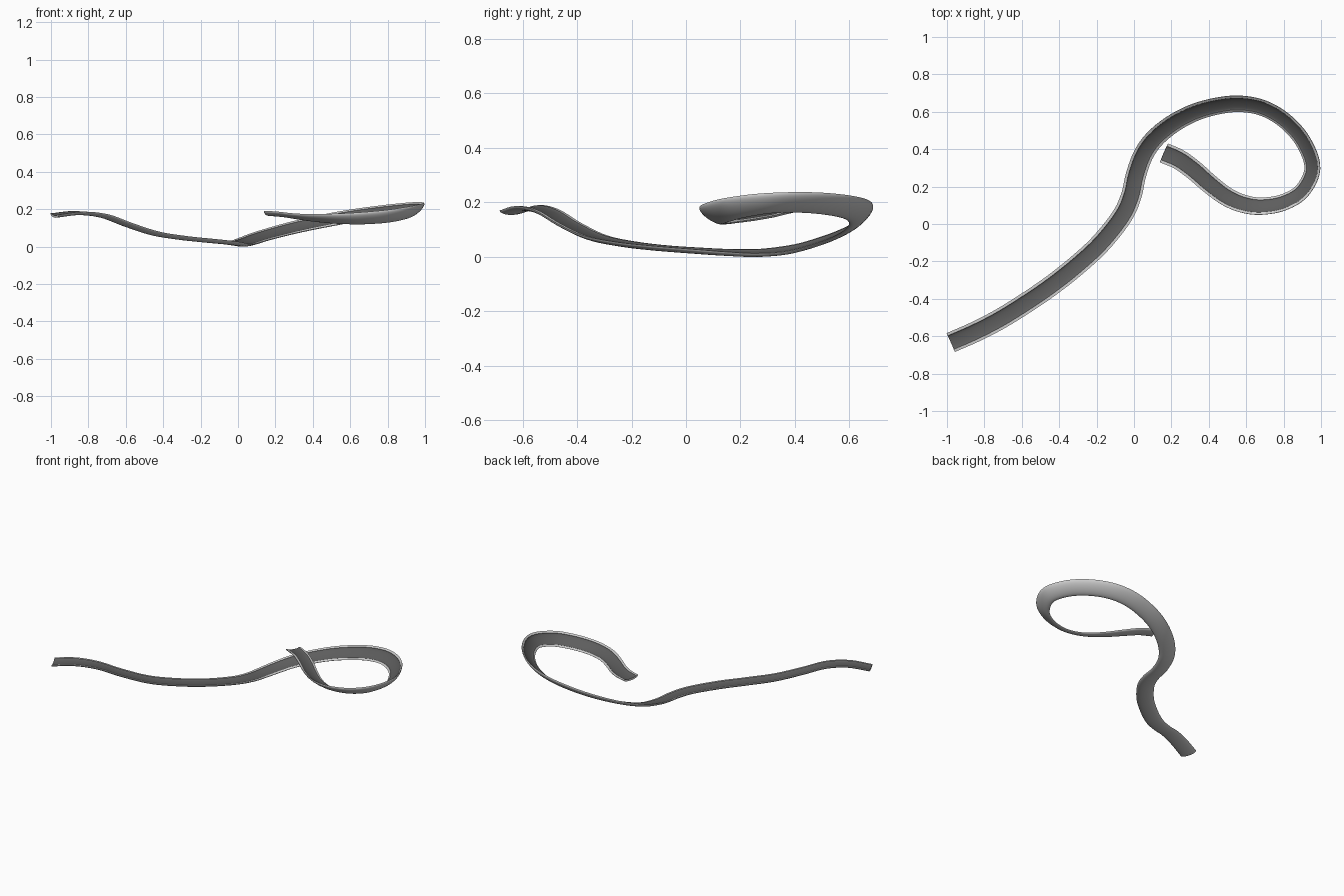
import bpy, bmesh, math
from mathutils import Vector

if "Cube" in bpy.data.objects:
    bpy.data.objects.remove(bpy.data.objects["Cube"])

# Track centre line: x, y, rim height, bank angle in degrees (left side raised)
PATH = [
    (-0.98, -0.634, 0.180, 4), (-0.85, -0.577, 0.194, 2), (-0.72, -0.51, 0.178, 0),
    (-0.59, -0.43, 0.130, 0), (-0.45, -0.335, 0.085, 0), (-0.31, -0.225, 0.062, 0),
    (-0.18, -0.105, 0.048, 0), (-0.065, 0.04, 0.037, 2), (-0.015, 0.15, 0.030, 5),
    (0.010, 0.26, 0.027, 9), (0.05, 0.37, 0.037, 15), (0.11, 0.455, 0.058, 21),
    (0.20, 0.53, 0.084, 26), (0.31, 0.59, 0.112, 31), (0.43, 0.627, 0.138, 35),
    (0.56, 0.642, 0.163, 38), (0.69, 0.619, 0.183, 40), (0.81, 0.548, 0.198, 41),
    (0.905, 0.438, 0.207, 41), (0.953, 0.30, 0.204, 41), (0.90, 0.18, 0.187, 41),
    (0.80, 0.117, 0.170, 38), (0.68, 0.096, 0.160, 34), (0.58, 0.110, 0.157, 29),
    (0.49, 0.150, 0.158, 24), (0.40, 0.218, 0.163, 18), (0.32, 0.288, 0.172, 13),
    (0.24, 0.345, 0.184, 9), (0.16, 0.38, 0.191, 6),
]
HALF, INNER, STEPS = 0.055, 0.040, 6
OUT_N, IN_N = 14, 12


def arc(half, depth, count):
    """Half ellipse hanging below the rim, from +half to -half."""
    return [(half * math.cos(math.pi * i / count), -depth * math.sin(math.pi * i / count))
            for i in range(count + 1)]


def material(name, value):
    mat = bpy.data.materials.new(name)
    mat.diffuse_color = (value, value, value, 1)
    mat.use_nodes = True
    mat.node_tree.nodes["Principled BSDF"].inputs["Base Color"].default_value = mat.diffuse_color
    return mat


# Shallow trough cross-section: rounded underside, flat rims, concave bed
profile = arc(HALF, 0.020, OUT_N) + arc(INNER, 0.008, IN_N)[::-1]


def sample_path():
    pts = [Vector(p) for p in PATH]
    pts = [2 * pts[0] - pts[1]] + pts + [2 * pts[-1] - pts[-2]]
    out = []
    for i in range(1, len(pts) - 2):
        a, b, c, d = pts[i - 1:i + 3]
        last = i == len(pts) - 3
        for s in range(STEPS + (1 if last else 0)):
            t = s / STEPS
            p = 0.5 * (2 * b + (c - a) * t + (2 * a - 5 * b + 4 * c - d) * t * t
                       + (3 * b - a - 3 * c + d) * t ** 3)
            v = 0.5 * ((c - a) + 2 * (2 * a - 5 * b + 4 * c - d) * t
                       + 3 * (3 * b - a - 3 * c + d) * t * t)
            out.append((p, v.xyz.normalized()))
    return out


# Sweep the banked cross-section along the path
bm = bmesh.new()
rings = []
for p, tangent in sample_path():
    left = Vector((-tangent.y, tangent.x, 0)).normalized()
    up = tangent.cross(left)
    bank = math.radians(p[3])
    side = left * math.cos(bank) + up * math.sin(bank)
    normal = up * math.cos(bank) - left * math.sin(bank)
    rings.append([bm.verts.new(p.xyz + side * u + normal * v) for u, v in profile])

# Skin the rings; the running bed gets the dark material
n = len(profile)
for r0, r1 in zip(rings, rings[1:]):
    for k in range(n):
        face = bm.faces.new((r0[k], r0[(k + 1) % n], r1[(k + 1) % n], r1[k]))
        face.material_index = 1 if OUT_N < k < n - 1 else 0
bm.faces.new(rings[0])
bm.faces.new(rings[-1][::-1])
bmesh.ops.recalc_face_normals(bm, faces=bm.faces)

# Rest the lowest point on the ground
low = min(v.co.z for v in bm.verts)
bmesh.ops.translate(bm, verts=bm.verts, vec=(0, 0, -low))

mesh = bpy.data.meshes.new("track")
bm.to_mesh(mesh)
bm.free()
mesh.materials.append(material("shell_grey", 0.6))
mesh.materials.append(material("bed_dark", 0.11))
track = bpy.data.objects.new("track", mesh)
bpy.context.collection.objects.link(track)
bpy.context.view_layer.objects.active = track
track.select_set(True)
bpy.ops.object.shade_smooth_by_angle(angle=math.radians(35))
